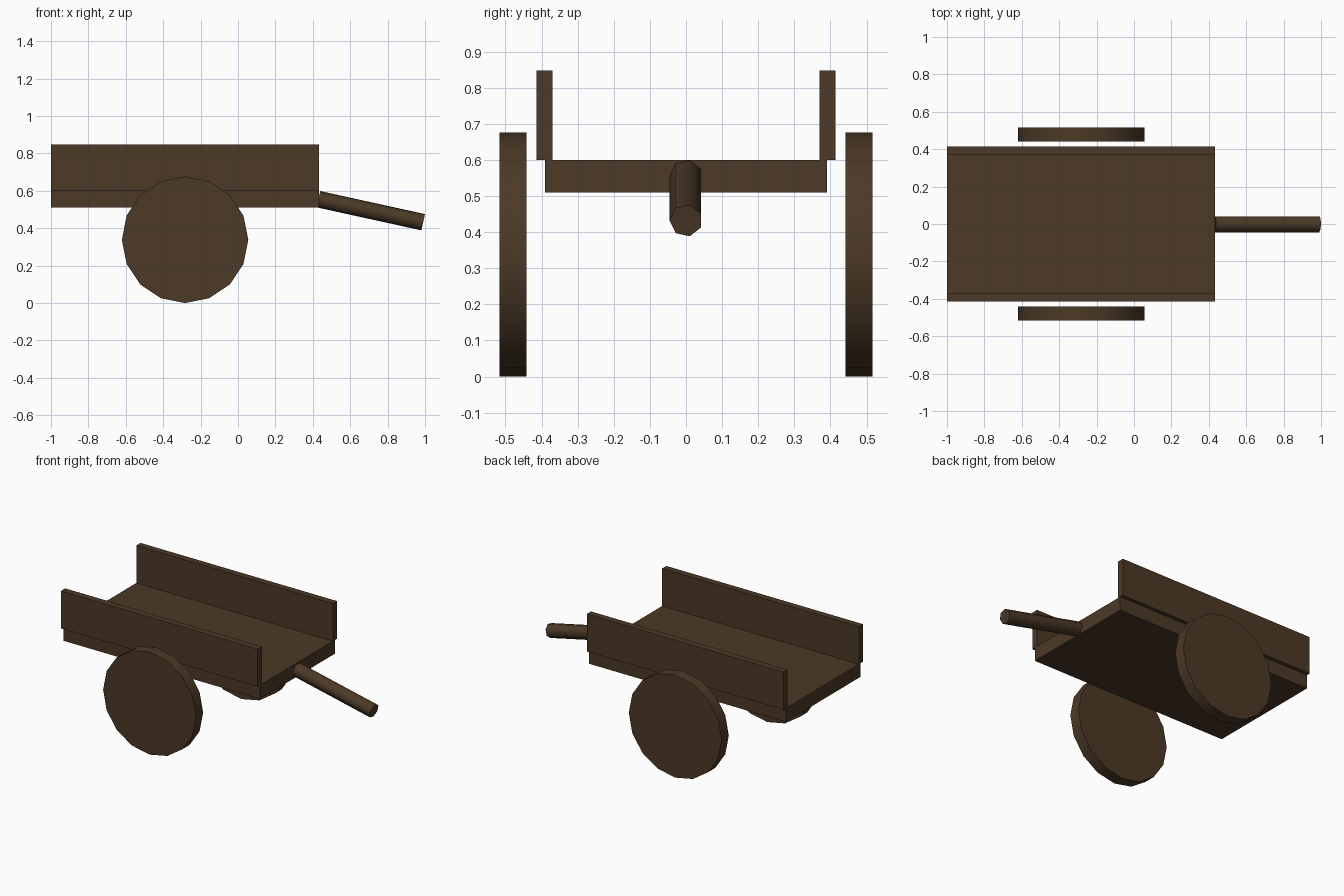
import bpy
import math
from mathutils import Vector

cube = bpy.data.objects.get("Cube")
if cube:
    bpy.data.objects.remove(cube, do_unlink=True)

wood = bpy.data.materials.new("dark_brown_wood")
wood.use_nodes = True
color = (0.072, 0.041, 0.02, 1.0)
wood.diffuse_color = color
wood.node_tree.nodes["Principled BSDF"].inputs["Base Color"].default_value = color


def finish(name):
    obj = bpy.context.object
    obj.name = name
    obj.data.materials.append(wood)
    return obj


def board(name, low, high):
    low, high = Vector(low), Vector(high)
    bpy.ops.mesh.primitive_cube_add(size=1, location=(low + high) / 2)
    obj = finish(name)
    obj.scale = high - low
    bpy.ops.object.transform_apply(location=False, rotation=False, scale=True)


def rod(name, sides, radius, length, center, rotation, smooth_angle):
    bpy.ops.mesh.primitive_cylinder_add(vertices=sides, radius=radius, depth=length,
                                        location=center, rotation=rotation)
    finish(name)
    bpy.ops.object.shade_smooth_by_angle(angle=math.radians(smooth_angle))


# Flat cart bed
board("cart_bed", (-1, -0.39, 0.51), (0.433, 0.39, 0.6))

# Side boards and solid wheels, one of each per side
for side, s in (("left", 1), ("right", -1)):
    y_in, y_out = sorted((s * 0.37, s * 0.414))
    board(side + "_side_board", (-1, y_in, 0.6), (0.433, y_out, 0.847))
    rod(side + "_wheel", 16, 0.338, 0.075, (-0.283, s * 0.479, 0.338),
        (math.pi / 2, 0, 0), 40)

# Sloping seven-sided pull pole
start, end = Vector((0.43, 0, 0.555)), Vector((0.99, 0, 0.432))
axis = end - start
tilt = math.atan2(axis.x, axis.z)
rod("pull_pole", 7, 0.0457, axis.length, (start + end) / 2, (math.pi, tilt, 0), 60)
